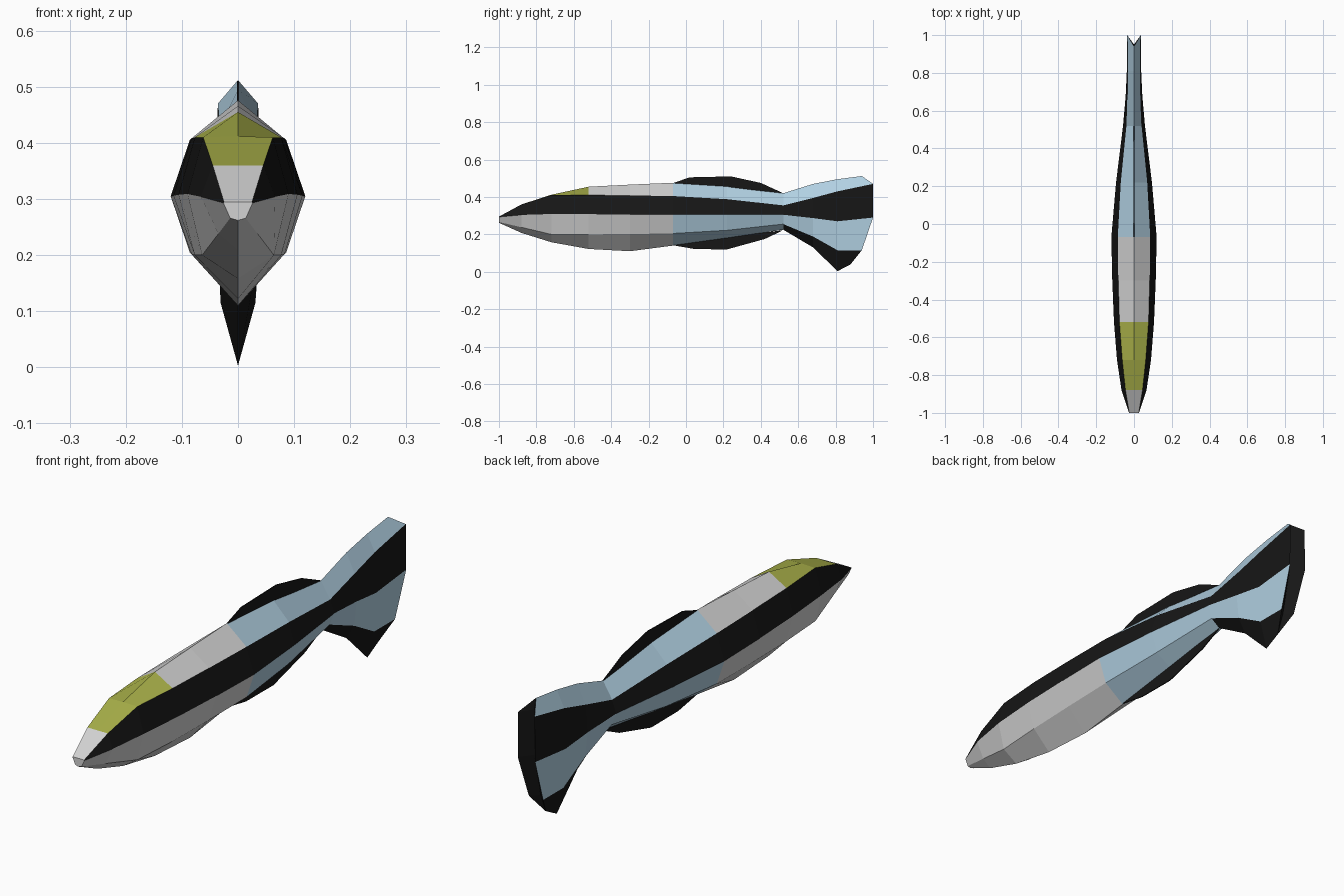
import bpy, bmesh

if "Cube" in bpy.data.objects:
    bpy.data.objects.remove(bpy.data.objects["Cube"])

def material(name, rgb):
    m = bpy.data.materials.new(name)
    m.diffuse_color = (*rgb, 1)
    m.use_nodes = True
    m.node_tree.nodes["Principled BSDF"].inputs["Base Color"].default_value = m.diffuse_color
    return m

GREY, BLUE, OLIVE, BLACK = range(4)
MATS = [material("pale_grey", (0.65, 0.65, 0.65)),
        material("light_blue", (0.44, 0.63, 0.76)),
        material("olive", (0.39, 0.43, 0.065)),
        material("black", (0.008, 0.008, 0.008))]

def finish(bm, name):
    bmesh.ops.recalc_face_normals(bm, faces=bm.faces[:])
    mesh = bpy.data.meshes.new(name)
    bm.to_mesh(mesh)
    bm.free()
    for m in MATS:
        mesh.materials.append(m)
    ob = bpy.data.objects.new(name, mesh)
    bpy.context.collection.objects.link(ob)
    return ob

# Ring stations: y, ridge z, shoulder x z, flank x z, lower x z, keel z
RINGS = [
    (-1.00, .295, .025, .295, .026, .293, .014, .266, .262),
    (-0.88, .360, .045, .360, .066, .304, .035, .238, .208),
    (-0.72, .412, .062, .410, .090, .309, .064, .200, .158),
    (-0.52, .455, .077, .410, .106, .308, .077, .200, .122),
    (-0.30, .466, .083, .408, .115, .306, .083, .202, .110),
    (-0.07, .476, .086, .405, .120, .305, .086, .205, .140),
    (0.22, .458, .070, .388, .095, .305, .068, .222, .180),
    (0.52, .420, .040, .355, .058, .305, .038, .255, .225),
    (0.68, .470, .035, .395, .044, .287, .034, .188, .130),
    (0.81, .495, .033, .430, .038, .270, .031, .115, .003),
]

bm = bmesh.new()

def ring(points):
    """Half outline from ridge to keel, mirrored into a closed loop."""
    pts = points + [(-x, y, z) for x, y, z in points[3:0:-1]]
    return [bm.verts.new(p) for p in pts]

def face(vs, mat):
    bm.faces.new(vs).material_index = mat

# Body and tail skin
loops = [ring([(0, y, t), (sx, y, sz), (mx, y, mz), (lx, y, lz), (0, y, b)])
         for y, t, sx, sz, mx, mz, lx, lz, b in RINGS]
loops.append(ring([(0, .94, .512), (.036, 1, .47), (.038, 1, .29),
                   (.031, .94, .115), (0, .88, .04)]))
ys = [r[0] for r in RINGS]

for i, (a, b) in enumerate(zip(loops, loops[1:])):
    y = ys[i]
    for j in range(8):
        band = min(j, 7 - j)               # 0 back, 1 stripe, 2 flank, 3 belly
        mat = GREY if y < -0.1 else BLUE
        if band == 0 and -0.9 < y < -0.6:
            mat = OLIVE                    # crown of the head
        if band == 1 or (band == 3 and y > 0.5):
            mat = BLACK                    # side stripe and lower tail lobe
        k = (j + 1) % 8
        face([a[j], a[k], b[k], b[j]], mat)

# Blunt snout
face(loops[0], GREY)

# Notched rear edge of the tail
t = loops[-1]
c1, c2, c3 = [bm.verts.new((0, y, z)) for y, z in ((.95, .47), (.95, .29), (.91, .115))]
for s, m, l in ((1, 2, 3), (7, 6, 5)):
    face([t[0], t[s], c1], BLACK)
    face([t[s], t[m], c2, c1], BLACK)
    face([t[m], t[l], c3, c2], BLACK)
    face([t[l], t[4], c3], BLACK)
finish(bm, "body")

# Thin fins on the back and belly
def fin(name, outline, half=0.002):
    bm = bmesh.new()
    f = bm.faces.new([bm.verts.new((-half, y, z)) for y, z in outline])
    f.material_index = BLACK
    out = bmesh.ops.extrude_face_region(bm, geom=[f])
    bmesh.ops.translate(bm, vec=(2 * half, 0, 0),
                        verts=[v for v in out["geom"] if isinstance(v, bmesh.types.BMVert)])
    for g in bm.faces:
        g.material_index = BLACK
    finish(bm, name)

fin("dorsal_fin", [(-.07, .474), (.02, .505), (.24, .510), (.40, .475),
                   (.52, .420), (.22, .452)])
fin("anal_fin", [(-.07, .142), (.05, .121), (.22, .120), (.42, .175),
                 (.52, .222), (.22, .186)])
